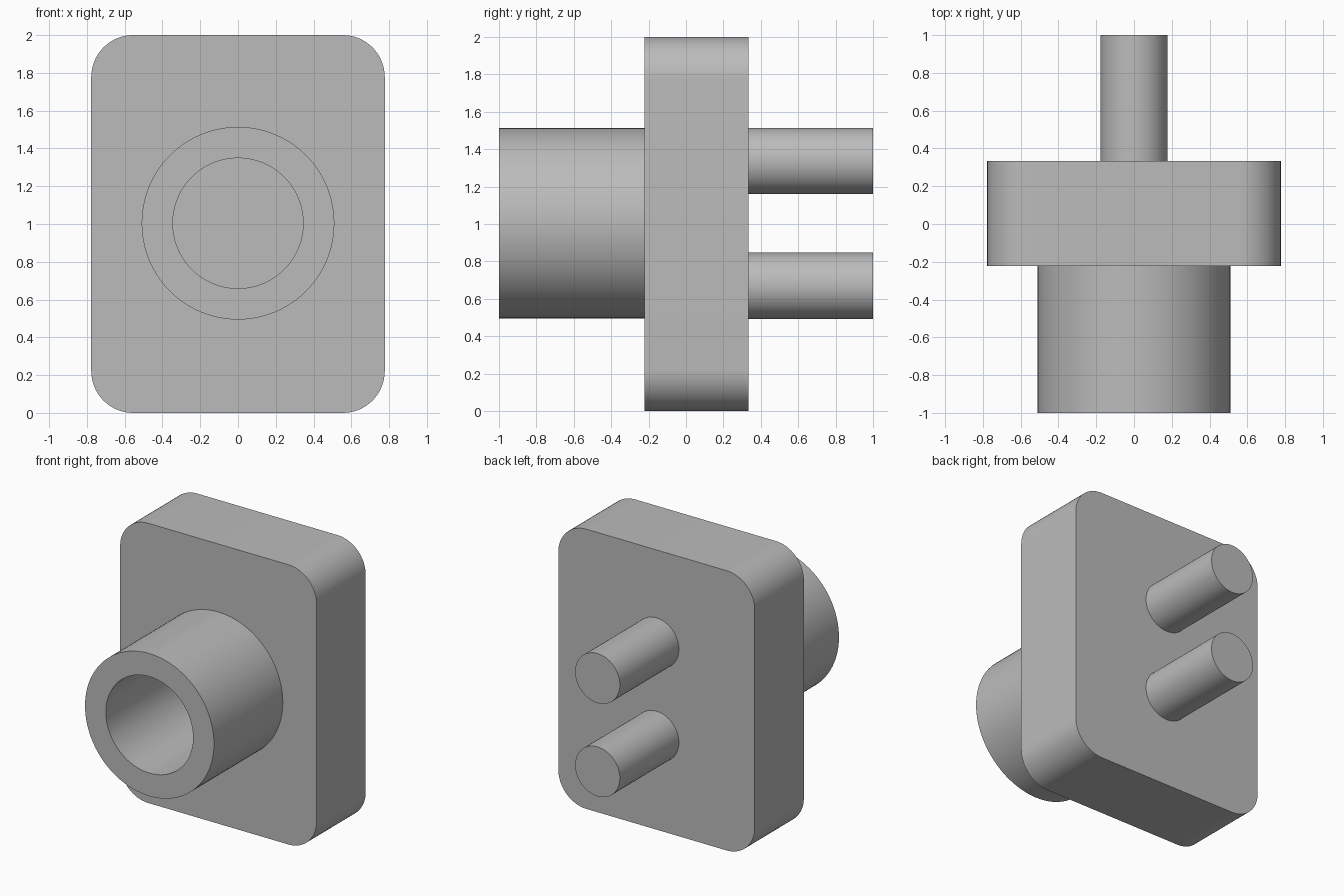
import bpy
import bmesh
from math import cos, sin, pi, radians

cube = bpy.data.objects.get("Cube")
if cube:
    bpy.data.objects.remove(cube, do_unlink=True)

grey = bpy.data.materials.new("plain_grey")
grey.use_nodes = True
colour = (0.5, 0.5, 0.5, 1)
grey.diffuse_color = colour
grey.node_tree.nodes["Principled BSDF"].inputs["Base Color"].default_value = colour


def finish(name, bm):
    """Turn a bmesh into a smooth object with sharp edges kept."""
    bmesh.ops.recalc_face_normals(bm, faces=bm.faces)
    mesh = bpy.data.meshes.new(name)
    bm.to_mesh(mesh)
    bm.free()
    mesh.materials.append(grey)
    obj = bpy.data.objects.new(name, mesh)
    bpy.context.collection.objects.link(obj)
    bpy.ops.object.select_all(action='DESELECT')
    obj.select_set(True)
    bpy.context.view_layer.objects.active = obj
    bpy.ops.object.shade_smooth_by_angle(angle=radians(30))
    return obj


def extrude_outline(name, outline, y0, y1):
    """Solid with the given x, z outline, running from y0 to y1."""
    bm = bmesh.new()
    face = bm.faces.new([bm.verts.new((x, y0, z)) for x, z in outline])
    grown = bmesh.ops.extrude_face_region(bm, geom=[face], use_keep_orig=True)
    verts = [v for v in grown["geom"] if isinstance(v, bmesh.types.BMVert)]
    bmesh.ops.translate(bm, verts=verts, vec=(0, y1 - y0, 0))
    return finish(name, bm)


def circle(radius, cz, n=64):
    return [(radius * cos(2 * pi * i / n), cz + radius * sin(2 * pi * i / n))
            for i in range(n)]


PLATE_FRONT, PLATE_BACK = -0.222, 0.333

# Rounded rectangular plate
half_w, half_h, r, steps = 0.777, 1.0, 0.222, 16
outline = []
for quarter, (sx, sz) in enumerate([(1, 1), (-1, 1), (-1, -1), (1, -1)]):
    for i in range(steps + 1):
        a = (quarter + i / steps) * pi / 2
        outline.append((sx * (half_w - r) + r * cos(a),
                        1 + sz * (half_h - r) + r * sin(a)))
extrude_outline("plate", outline, PLATE_FRONT, PLATE_BACK)

# Hollow front collar, its bore ending at the plate
bm = bmesh.new()
profile = [(0.51, PLATE_FRONT), (0.51, -1), (0.345, -1), (0.345, PLATE_FRONT)]
rings = [[bm.verts.new((x, y, z)) for x, z in circle(radius, 1.004, 96)]
         for radius, y in profile]
for a, b in zip(rings, rings[1:]):
    for i in range(len(a)):
        j = (i + 1) % len(a)
        bm.faces.new((a[i], a[j], b[j], b[i]))
finish("collar", bm)

# Two back pins
for name, z in (("upper_pin", 1.337), ("lower_pin", 0.67)):
    extrude_outline(name, circle(0.177, z), PLATE_BACK, 1)
